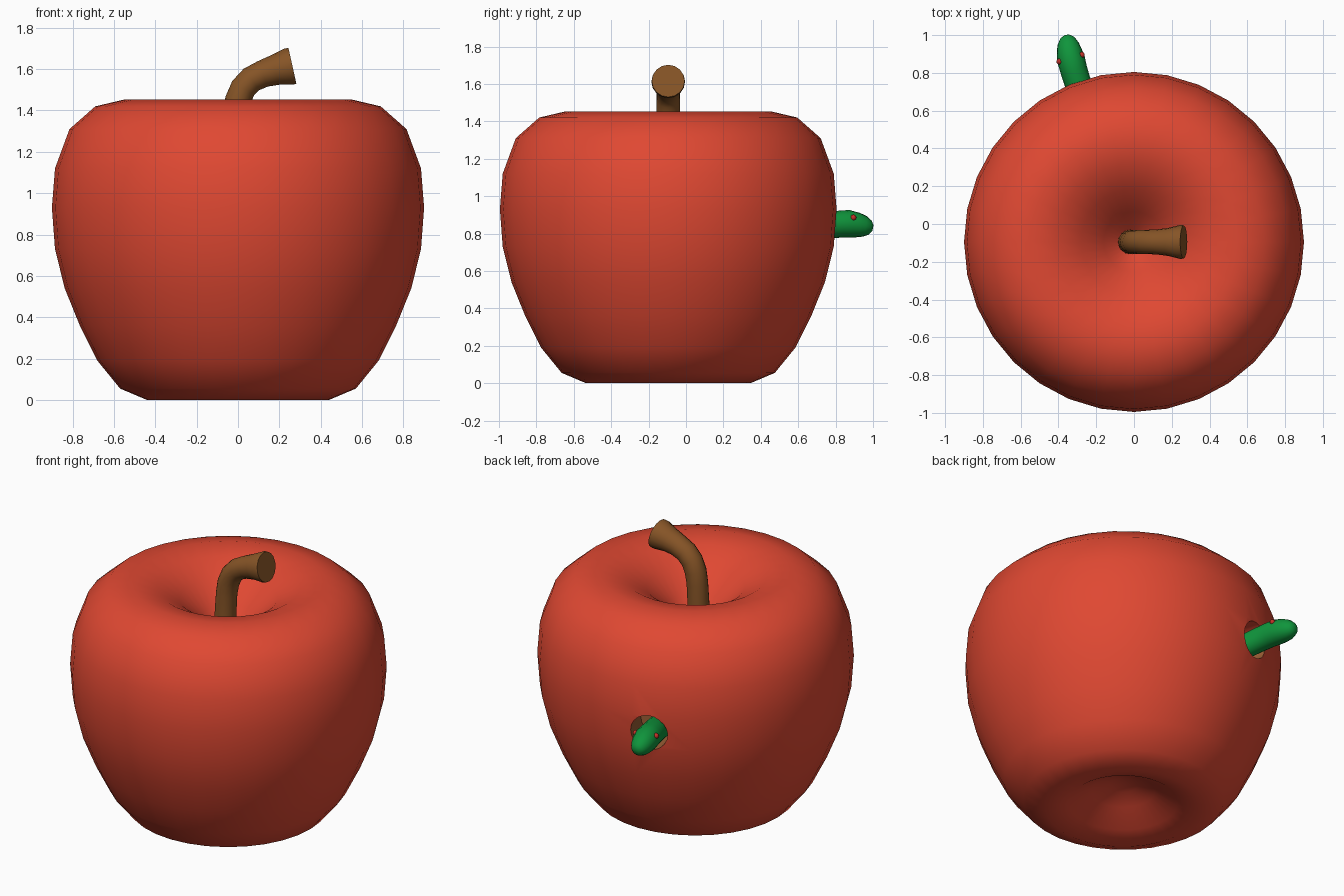
import bpy, bmesh, math
from mathutils import Vector

if "Cube" in bpy.data.objects:
    bpy.data.objects.remove(bpy.data.objects["Cube"])

CY = -0.095   # apple axis in y


def mat(name, rgb):
    m = bpy.data.materials.new(name)
    m.diffuse_color = (*rgb, 1)
    m.use_nodes = True
    m.node_tree.nodes["Principled BSDF"].inputs["Base Color"].default_value = m.diffuse_color
    return m


RED = mat("apple red", (0.74, 0.065, 0.032))
STEM = mat("stem brown", (0.24, 0.09, 0.02))
FLESH = mat("bitten brown", (0.32, 0.11, 0.035))
GREEN = mat("worm green", (0.005, 0.30, 0.045))
EYE = mat("eye red", (0.55, 0.03, 0.02))


def make(name, bm, *mats, angle=60):
    bmesh.ops.recalc_face_normals(bm, faces=bm.faces)
    me = bpy.data.meshes.new(name)
    bm.to_mesh(me)
    bm.free()
    ob = bpy.data.objects.new(name, me)
    bpy.context.collection.objects.link(ob)
    for m in mats:
        me.materials.append(m)
    smooth(ob, angle)
    return ob


def smooth(ob, angle):
    bpy.ops.object.select_all(action='DESELECT')
    ob.select_set(True)
    bpy.context.view_layer.objects.active = ob
    bpy.ops.object.shade_smooth_by_angle(angle=math.radians(angle))


def skin(bm, rings):
    # bridge consecutive vertex rings with quads
    for a, b in zip(rings, rings[1:]):
        n = len(a)
        for i in range(n):
            j = (i + 1) % n
            bm.faces.new((a[i], a[j], b[j], b[i]))


def tube(name, pts, side, m, n=16):
    # pts: (x, y, z, radius); flat caps at both ends
    bm = bmesh.new()
    P = [Vector(p[:3]) for p in pts]
    rings = []
    for k, p in enumerate(pts):
        t = (P[min(k + 1, len(P) - 1)] - P[max(k - 1, 0)]).normalized()
        u = (side - t * side.dot(t)).normalized()
        v = t.cross(u)
        rings.append([bm.verts.new(P[k] + p[3] * (u * math.cos(a) + v * math.sin(a)))
                      for a in (2 * math.pi * i / n for i in range(n))])
    skin(bm, rings)
    bm.faces.new(rings[0])
    bm.faces.new(rings[-1])
    return make(name, bm, m)


# apple body: lathed profile with dimples at top and bottom
profile = [(0.08, 0.15), (0.18, 0.11), (0.31, 0.035), (0.44, 0), (0.57, 0.055),
           (0.68, 0.19), (0.765, 0.36), (0.838, 0.54), (0.885, 0.73), (0.90, 0.93),
           (0.885, 1.12), (0.815, 1.31), (0.69, 1.42), (0.55, 1.453), (0.41, 1.425),
           (0.28, 1.35), (0.16, 1.235), (0.06, 1.12)]
N = 32
bm = bmesh.new()
rings = [[bm.verts.new((r * math.cos(2 * math.pi * i / N),
                        CY + r * math.sin(2 * math.pi * i / N), z))
          for i in range(N)] for r, z in profile]
skin(bm, rings)
for ring, z in ((rings[0], 0.16), (rings[-1], 1.08)):
    c = bm.verts.new((0, CY, z))
    for i in range(N):
        bm.faces.new((ring[i], ring[(i + 1) % N], c))
apple = make("apple_body", bm, RED, FLESH)

# worm hole cut into the back
hole = Vector((-0.27, 0.755, 0.83))
axis = Vector((-0.27, 0.85, 0)).normalized()
R = 0.11
ends = [hole - axis * 0.2, hole + axis * 0.15]
cutter = tube("hole_cutter", [(*e, R) for e in ends], Vector((0, 0, 1)), RED, 20)
cutter.hide_render = True
mod = apple.modifiers.new("hole", 'BOOLEAN')
mod.operation = 'DIFFERENCE'
mod.solver = 'EXACT'
mod.object = cutter
bpy.context.view_layer.objects.active = apple
bpy.ops.object.modifier_apply(modifier=mod.name)
bpy.data.objects.remove(cutter)
for p in apple.data.polygons:
    d = p.center - hole
    along = d.dot(axis)
    inside = -0.25 < along < 0.1 and (d - axis * along).length < R * 1.01
    p.material_index = 1 if inside and d.z < 0.03 else 0
smooth(apple, 60)

# stem: bent and flaring to a flat end
tube("stem", [(-0.02, CY, 1.06, .066), (-0.02, CY, 1.25, .063), (-0.012, CY, 1.38, .062),
              (0.0, CY, 1.45, .063), (0.025, CY, 1.508, .063), (0.065, CY, 1.55, .064),
              (0.12, CY, 1.577, .066), (0.18, CY, 1.596, .074), (0.245, CY, 1.612, .09),
              (0.263, CY, 1.616, .088)], Vector((0, 1, 0)), STEM)

# worm with a rounded drooping head
tube("worm", [(-0.23, 0.58, 0.80, .07), (-0.27, 0.68, 0.825, .07), (-0.302, 0.76, 0.843, .071),
              (-0.32, 0.82, 0.85, .072), (-0.333, 0.87, 0.852, .074), (-0.344, 0.92, 0.845, .066),
              (-0.349, 0.955, 0.838, .056), (-0.352, 0.985, 0.831, .038),
              (-0.353, 0.998, 0.828, .018)], Vector((0, 0, 1)), GREEN)

# worm eyes
for name, pos in (("eye_right", (-0.276, 0.895, 0.885)), ("eye_left", (-0.395, 0.86, 0.885))):
    bm = bmesh.new()
    bmesh.ops.create_uvsphere(bm, u_segments=10, v_segments=6, radius=0.016)
    bmesh.ops.translate(bm, verts=bm.verts, vec=pos)
    make(name, bm, EYE)
